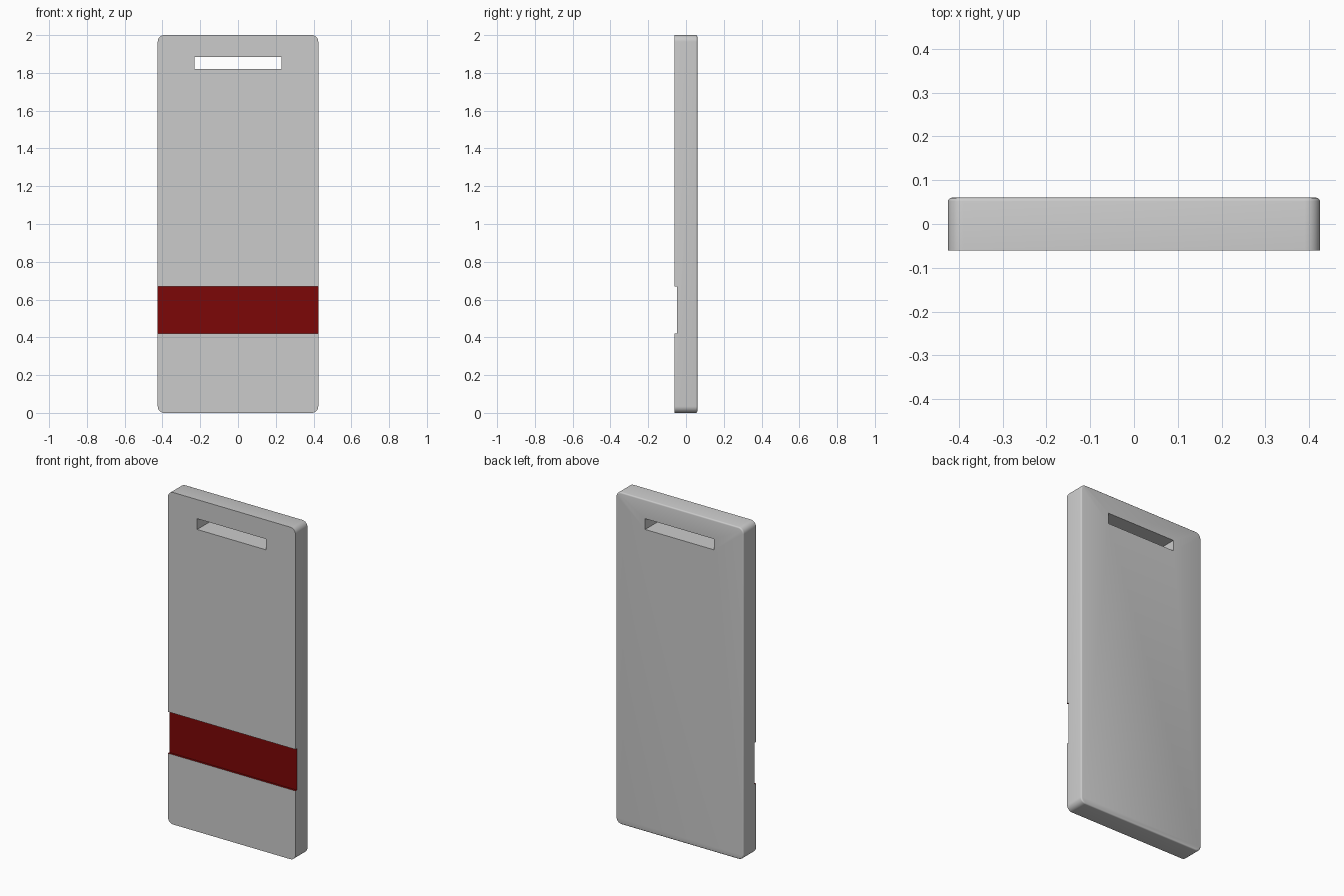
import bpy, bmesh, math

if "Cube" in bpy.data.objects:
    bpy.data.objects.remove(bpy.data.objects["Cube"])

W, T, H, R = 0.425, 0.06, 2.0, 0.035      # half width, half thickness, height, corner radius
BEVEL = 0.008
BAND = (0.42, 0.67, -0.047)               # bottom, top and floor of the recessed band


def cutter(name, x, y0, y1, z0, z1):
    bpy.ops.mesh.primitive_cube_add(size=1, location=(0, (y0 + y1) / 2, (z0 + z1) / 2))
    ob = bpy.context.object
    ob.name = name
    ob.scale = (2 * x, y1 - y0, z1 - z0)
    bpy.ops.object.transform_apply(location=True, rotation=True, scale=True)
    return ob


# Slab: rounded rectangle extruded from front to back
bm = bmesh.new()
verts = []
for cx, cz, start in ((W - R, H - R, 0), (-W + R, H - R, 90), (-W + R, R, 180), (W - R, R, 270)):
    for i in range(9):
        a = math.radians(start + i * 90 / 8)
        verts.append(bm.verts.new((cx + R * math.cos(a), -T, cz + R * math.sin(a))))
face = bm.faces.new(verts)
ext = bmesh.ops.extrude_face_region(bm, geom=[face])
back = [g for g in ext["geom"] if isinstance(g, bmesh.types.BMVert)]
bmesh.ops.translate(bm, verts=back, vec=(0, 2 * T, 0))

# Softened rim on the back only
rim = [e for e in bm.edges if all(v.co.y > 0 for v in e.verts)]
bmesh.ops.bevel(bm, geom=rim, offset=BEVEL, segments=3, profile=0.5, affect='EDGES')
bmesh.ops.recalc_face_normals(bm, faces=bm.faces)
mesh = bpy.data.meshes.new("tag_body")
bm.to_mesh(mesh)
bm.free()
body = bpy.data.objects.new("tag_body", mesh)
bpy.context.collection.objects.link(body)

# Strap slot and recessed band
cutters = [cutter("slot_cutter", 0.23, -0.3, 0.3, 1.82, 1.885),
           cutter("band_cutter", 0.6, -0.3, BAND[2], BAND[0], BAND[1])]
for c in cutters:
    bpy.ops.object.select_all(action='DESELECT')
    body.select_set(True)
    bpy.context.view_layer.objects.active = body
    mod = body.modifiers.new(c.name, 'BOOLEAN')
    mod.operation, mod.solver, mod.object = 'DIFFERENCE', 'EXACT', c
    bpy.ops.object.modifier_apply(modifier=mod.name)
for c in cutters:
    bpy.data.objects.remove(c)

# Red paint on the faces of the recess
red = bpy.data.materials.new("band_red")
red.diffuse_color = (0.2, 0.002, 0.002, 1)
red.use_nodes = True
red.node_tree.nodes["Principled BSDF"].inputs["Base Color"].default_value = red.diffuse_color
body.data.materials.clear()
body.data.materials.append(None)
body.data.materials.append(red)
for p in body.data.polygons:
    c = p.center
    in_band = BAND[0] - 0.001 < c.z < BAND[1] + 0.001 and c.y < BAND[2] + 0.001
    p.material_index = 1 if in_band and abs(c.x) < W - 0.01 else 0

bpy.ops.object.shade_smooth_by_angle(angle=math.radians(35))
